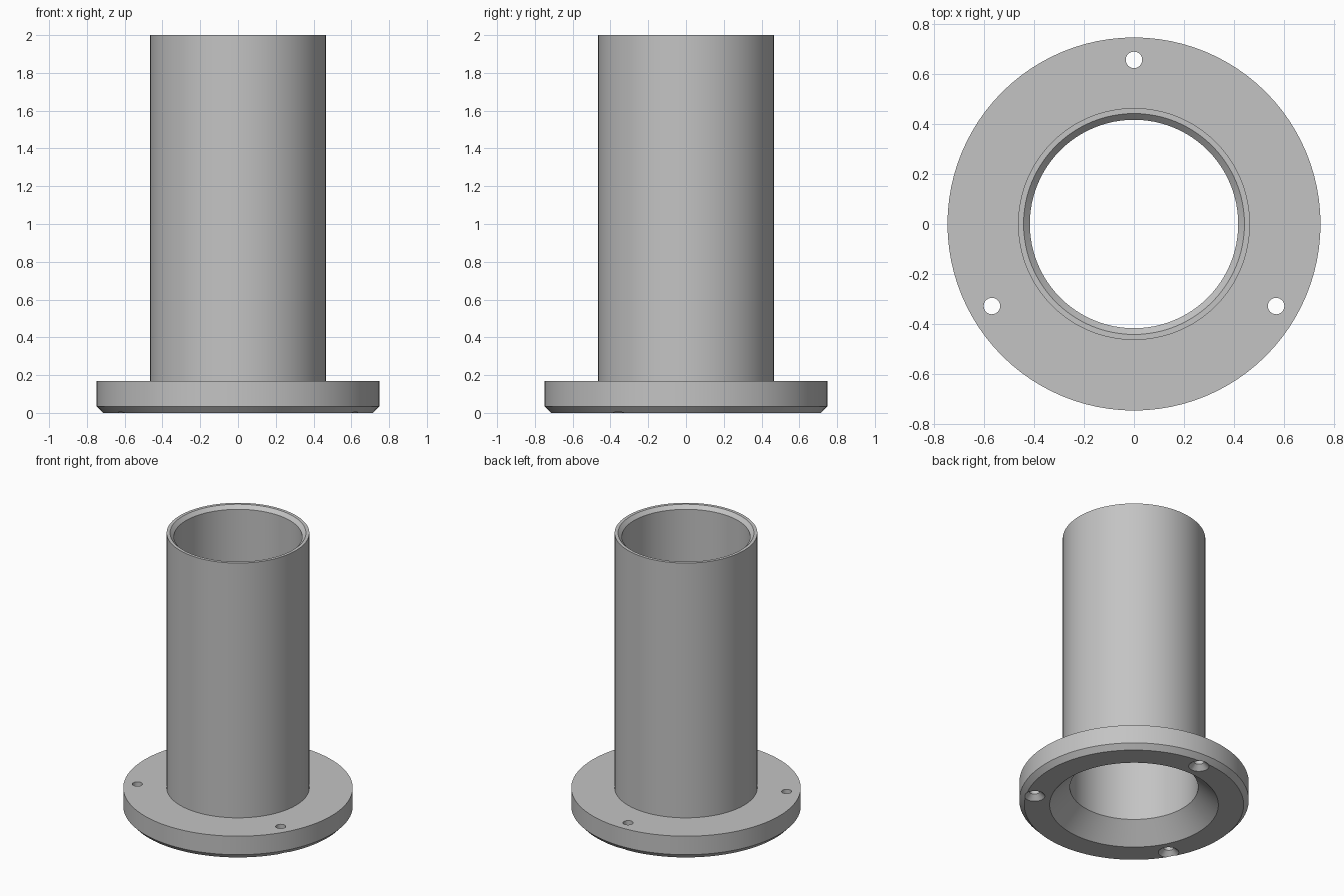
import bpy, bmesh
from math import pi, sin, cos, radians

cube = bpy.data.objects.get("Cube")
if cube:
    bpy.data.objects.remove(cube, do_unlink=True)

# Single plain grey material
grey = bpy.data.materials.new("plain_grey")
grey.use_nodes = True
colour = (0.55, 0.55, 0.55, 1)
grey.diffuse_color = colour
grey.node_tree.nodes["Principled BSDF"].inputs["Base Color"].default_value = colour


def lathe(name, profile, steps, closed, location=(0, 0, 0)):
    """Spin a list of (radius, height) points around the z axis."""
    bm = bmesh.new()
    verts = [bm.verts.new((r, 0, z)) for r, z in profile]
    pairs = list(zip(verts, verts[1:]))
    if closed:
        pairs.append((verts[-1], verts[0]))
    edges = [bm.edges.new(p) for p in pairs]
    bmesh.ops.spin(bm, geom=verts + edges, cent=(0, 0, 0), axis=(0, 0, 1),
                   angle=2 * pi, steps=steps)
    bmesh.ops.remove_doubles(bm, verts=bm.verts[:], dist=1e-5)
    bmesh.ops.recalc_face_normals(bm, faces=bm.faces[:])
    mesh = bpy.data.meshes.new(name)
    bm.to_mesh(mesh)
    bm.free()
    mesh.materials.append(grey)
    obj = bpy.data.objects.new(name, mesh)
    obj.location = location
    bpy.context.collection.objects.link(obj)
    return obj


# Tube with chamfered mouth, flange with chamfered foot and flared opening
bore, tube, flange = 0.418, 0.465, 0.748
body = lathe("flanged_tube", [
    (0.55, 0), (0.715, 0), (flange, 0.035), (flange, 0.168),
    (tube, 0.168), (tube, 2), (0.443, 2), (bore, 1.975), (bore, 0.132),
], 96, True)

# Three countersunk screw holes, opening wide at the underside
bpy.context.view_layer.objects.active = body
body.select_set(True)
for i in range(3):
    a = radians(90 + 120 * i)
    cutter = lathe("screw_hole_cutter", [
        (0, -0.02), (0.087, -0.02), (0.033, 0.034), (0.033, 0.25), (0, 0.25),
    ], 32, False, (0.658 * cos(a), 0.658 * sin(a), 0))
    cutter.hide_render = True
    cut = body.modifiers.new("screw_hole", "BOOLEAN")
    cut.operation = "DIFFERENCE"
    cut.solver = "EXACT"
    cut.object = cutter
    bpy.context.view_layer.update()
    bpy.ops.object.modifier_apply(modifier=cut.name)
    bpy.data.objects.remove(cutter, do_unlink=True)

bpy.ops.object.shade_smooth_by_angle(angle=radians(30))
